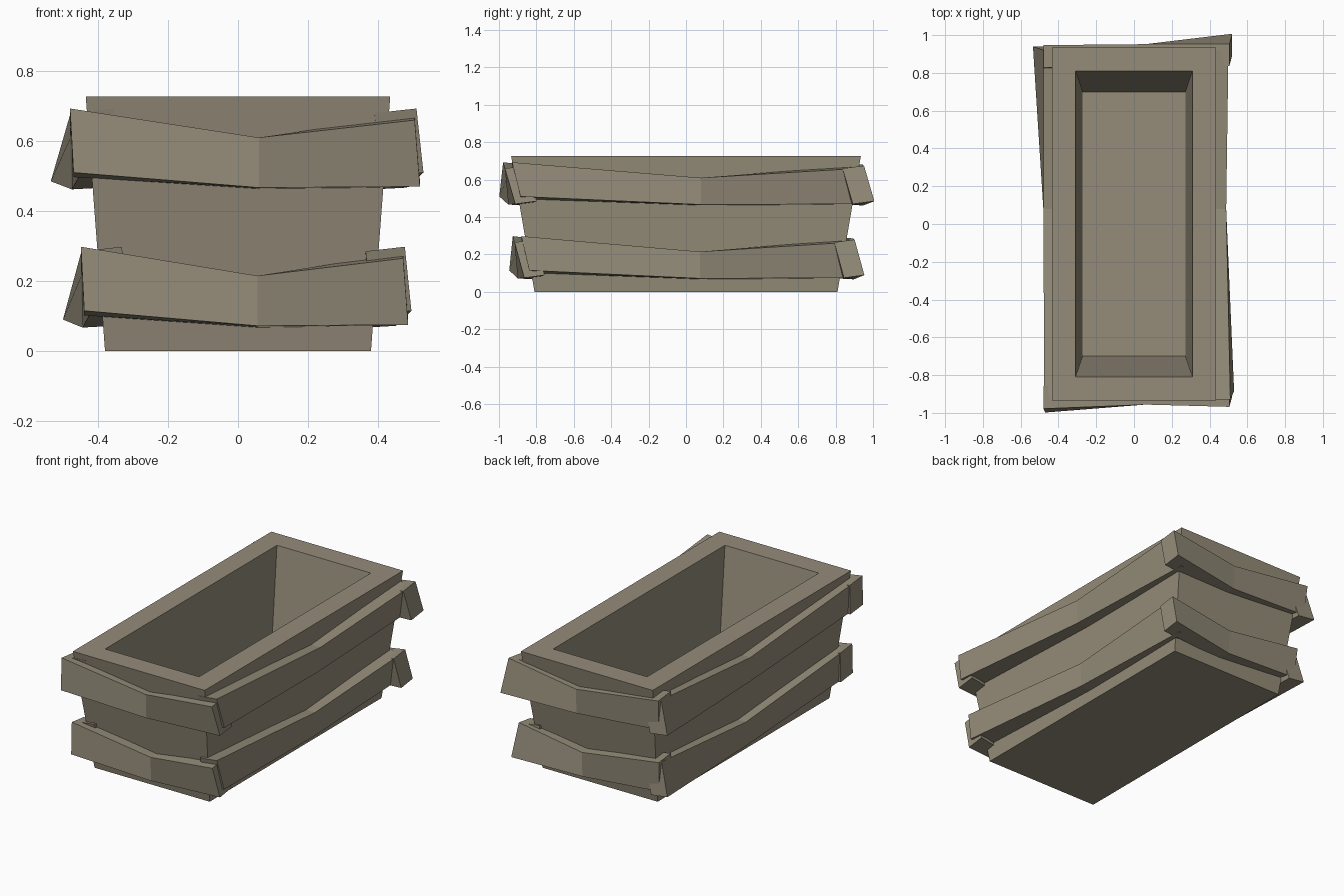
import bpy, bmesh

if "Cube" in bpy.data.objects:
    bpy.data.objects.remove(bpy.data.objects["Cube"])

stone = bpy.data.materials.new("weathered grey brown")
stone.diffuse_color = (0.30, 0.265, 0.195, 1)
stone.use_nodes = True
stone.node_tree.nodes["Principled BSDF"].inputs["Base Color"].default_value = stone.diffuse_color


def make_object(name, bm):
    bmesh.ops.recalc_face_normals(bm, faces=bm.faces)
    mesh = bpy.data.meshes.new(name)
    bm.to_mesh(mesh)
    bm.free()
    mesh.materials.append(stone)
    obj = bpy.data.objects.new(name, mesh)
    bpy.context.collection.objects.link(obj)
    return obj


def loft(name, rings):
    """Skin a row of four-cornered rings and cap both ends."""
    bm = bmesh.new()
    rows = [[bm.verts.new(p) for p in ring] for ring in rings]
    for a, b in zip(rows, rows[1:]):
        for i in range(4):
            j = (i + 1) % 4
            bm.faces.new((a[i], a[j], b[j], b[i]))
    bm.faces.new(rows[0])
    bm.faces.new(rows[-1])
    return make_object(name, bm)


def rect(x, y, z):
    return [(-x, -y, z), (x, -y, z), (x, y, z), (-x, y, z)]


# Tapered trough: outside wall, rim, then inside wall down to the floor
loft("trough", [rect(0.38, 0.81, 0), rect(0.435, 0.935, 0.727),
                rect(0.31, 0.81, 0.727), rect(0.272, 0.70, 0.10)])

# Twisted plank cross-sections as (outward, height):
# outer top, inner top, inner bottom, outer bottom
SECTIONS = [
    [(0.51, 0.693), (0.39, 0.68), (0.41, 0.497), (0.53, 0.51)],
    [(0.488, 0.61), (0.385, 0.608), (0.39, 0.462), (0.482, 0.467)],
    [(0.50, 0.66), (0.385, 0.675), (0.33, 0.485), (0.445, 0.47)],
]
# Position along the plank of each section's (top, bottom)
SHORT = [(-0.48, -0.47), (0.06, 0.06), (0.505, 0.52)]
LONG = [(-0.93, -0.885), (0.08, 0.08), (0.92, 0.94)]


def plank(name, along, place):
    rings = []
    for (top, bottom), section in zip(along, SECTIONS):
        us = (top, top, bottom, bottom)
        rings.append([place(u, v, z) for u, (v, z) in zip(us, section)])
    loft(name, rings)


# Two bands of planks; opposite planks are shifted copies of each other
for level, sx, sy, drop in (("upper", 1, 1, 0), ("lower", 0.935, 0.947, 0.395)):
    for side, shift in (("front", 0), ("back", 1.805)):
        plank(f"{level}_{side}_plank", SHORT,
              lambda u, v, z: (u * sx, (shift - v - 0.468) * sy, z - drop))
    for side, shift in (("right", 0), ("left", 0.865)):
        plank(f"{level}_{side}_plank", LONG,
              lambda u, v, z: ((v - shift) * sx, u * sy, z - drop))
